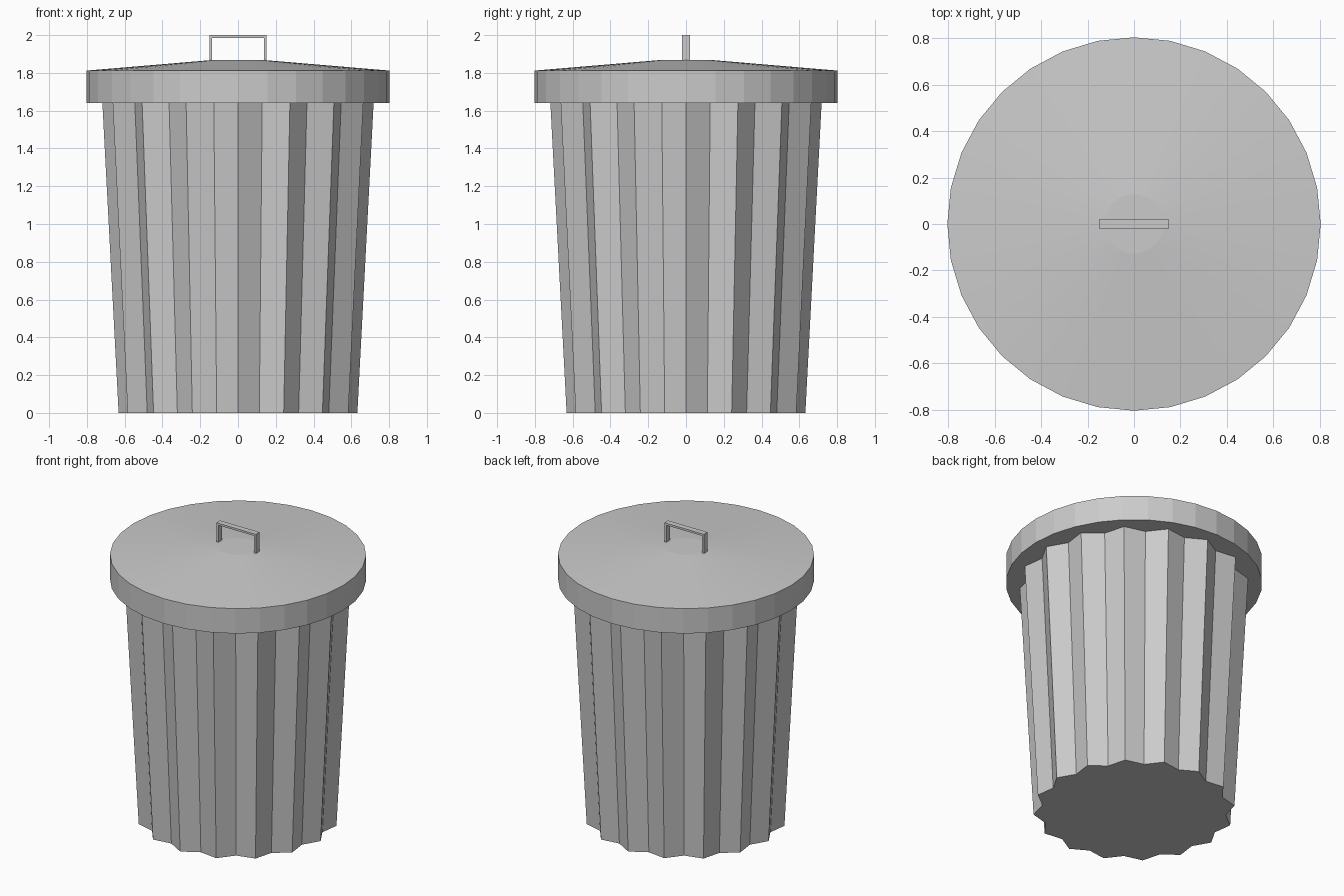
import bpy
import bmesh
from math import sin, cos, pi

if "Cube" in bpy.data.objects:
    bpy.data.objects.remove(bpy.data.objects["Cube"])

SIDES = 32


def make_object(name, bm):
    bmesh.ops.recalc_face_normals(bm, faces=bm.faces)
    mesh = bpy.data.meshes.new(name)
    bm.to_mesh(mesh)
    bm.free()
    obj = bpy.data.objects.new(name, mesh)
    bpy.context.collection.objects.link(obj)
    return obj


def loft(name, rings):
    """Join rings of (ridge radius, valley radius, height), capped at both ends."""
    bm = bmesh.new()
    loops = []
    for ridge, valley, z in rings:
        loop = []
        for i in range(SIDES):
            a = 2 * pi * i / SIDES
            r = valley if i % 2 else ridge
            loop.append(bm.verts.new((r * cos(a), r * sin(a), z)))
        loops.append(loop)
    for low, high in zip(loops, loops[1:]):
        for i in range(SIDES):
            j = (i + 1) % SIDES
            bm.faces.new((low[i], low[j], high[j], high[i]))
    bm.faces.new(loops[0][::-1])
    bm.faces.new(loops[-1])
    return make_object(name, bm)


# Fluted, tapered can
loft("can_body", [(0.632, 0.578, 0.0), (0.718, 0.657, 1.64)])

# Lid with straight rim and shallow cone top
loft("lid", [(0.803, 0.803, 1.64), (0.803, 0.803, 1.812), (0.127, 0.127, 1.869)])

# Square-cornered strap handle, extruded from its U profile
half, t, depth = 0.151, 0.014, 0.04
profile = [(-half, 1.86), (-half, 2.0), (half, 2.0), (half, 1.86),
           (half - t, 1.86), (half - t, 2.0 - t), (t - half, 2.0 - t), (t - half, 1.86)]
bm = bmesh.new()
face = bm.faces.new([bm.verts.new((x, -depth / 2, z)) for x, z in profile])
ext = bmesh.ops.extrude_face_region(bm, geom=[face], use_keep_orig=True)
new_verts = [g for g in ext["geom"] if isinstance(g, bmesh.types.BMVert)]
bmesh.ops.translate(bm, verts=new_verts, vec=(0, depth, 0))
make_object("lid_handle", bm)
